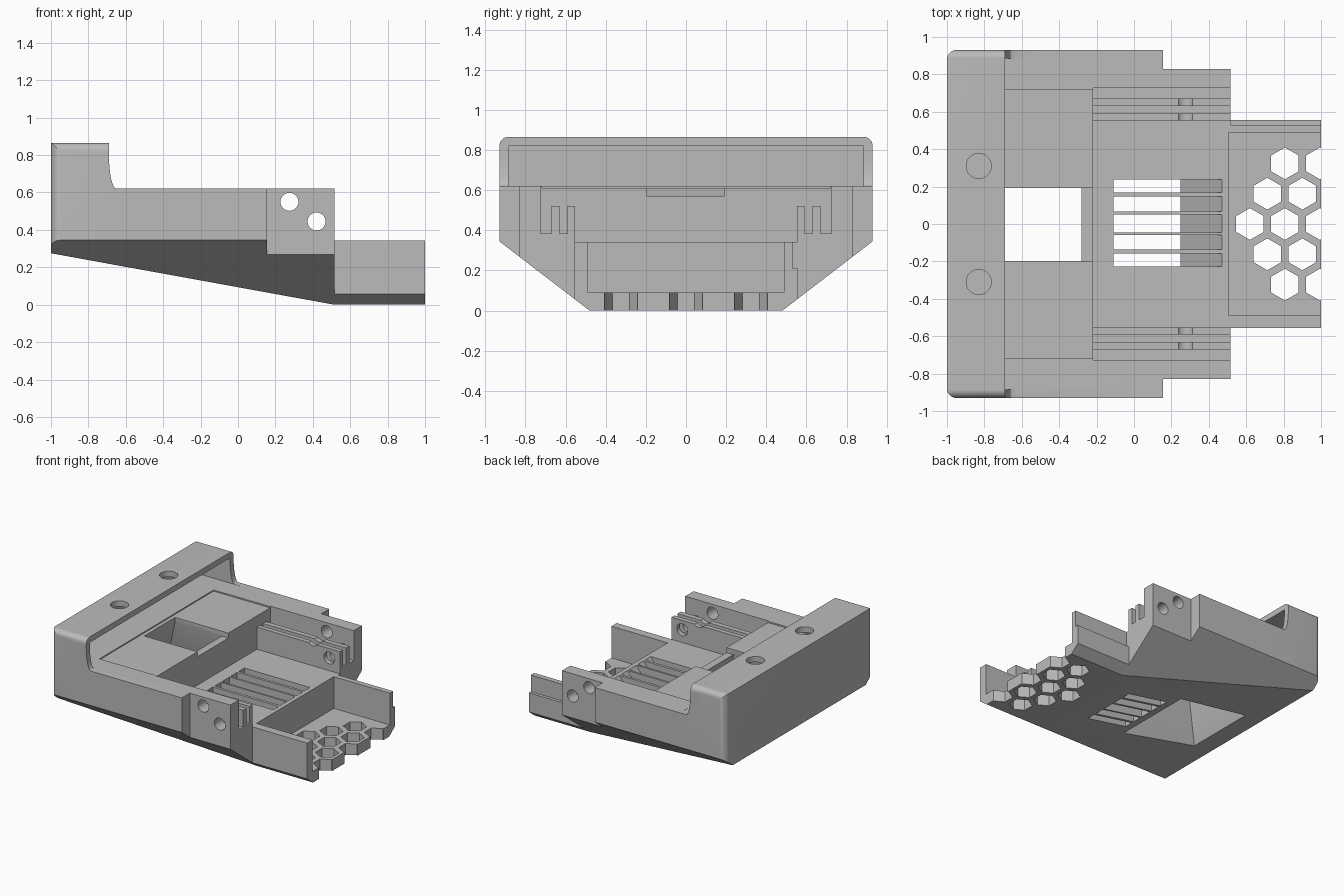
import bpy, bmesh
from math import sin, cos, pi

cube = bpy.data.objects.get("Cube")
if cube:
    bpy.data.objects.remove(cube, do_unlink=True)

grey = bpy.data.materials.new("plain grey")
grey.use_nodes = True
grey.diffuse_color = (0.5, 0.5, 0.5, 1)
grey.node_tree.nodes["Principled BSDF"].inputs["Base Color"].default_value = (0.5, 0.5, 0.5, 1)

PLACE = {"x": lambda u, v, t: (t, u, v),
         "y": lambda u, v, t: (u, t, v),
         "z": lambda u, v, t: (u, v, t)}


def add_loft(bm, low, high, axis, lo, hi):
    """Closed solid between two outlines set at lo and hi along an axis."""
    place = PLACE[axis]
    a = [bm.verts.new(place(u, v, lo)) for u, v in low]
    b = [bm.verts.new(place(u, v, hi)) for u, v in high]
    bm.faces.new(a)
    bm.faces.new(b[::-1])
    n = len(a)
    for i in range(n):
        j = (i + 1) % n
        bm.faces.new((a[i], b[i], b[j], a[j]))


def solid(name, *lofts):
    bm = bmesh.new()
    for loft in lofts:
        add_loft(bm, *loft)
    bmesh.ops.recalc_face_normals(bm, faces=bm.faces)
    mesh = bpy.data.meshes.new(name)
    bm.to_mesh(mesh)
    bm.free()
    obj = bpy.data.objects.new(name, mesh)
    mesh.materials.append(grey)
    bpy.context.collection.objects.link(obj)
    return obj


def prism(outline, axis, lo, hi):
    return (outline, outline, axis, lo, hi)


def rect(u0, u1, v0, v1):
    return [(u0, v0), (u1, v0), (u1, v1), (u0, v1)]


def box(x0, x1, y0, y1, z0, z1):
    return prism(rect(x0, x1, y0, y1), "z", z0, z1)


def ring(u, v, r, n, turn=0.0):
    return [(u + r * cos(turn + 2 * pi * i / n), v + r * sin(turn + 2 * pi * i / n)) for i in range(n)]


def arc(u, v, r, start, end, n=8):
    return [(u + r * cos(start + (end - start) * i / n), v + r * sin(start + (end - start) * i / n))
            for i in range(n + 1)]


def mirrored(half):
    """Outline symmetric about u = 0."""
    return half + [(-u, v) for u, v in reversed(half)]


def combine(target, tool, operation="DIFFERENCE"):
    mod = target.modifiers.new("cut", "BOOLEAN")
    mod.operation = operation
    mod.solver = "EXACT"
    mod.object = tool
    bpy.context.view_layer.objects.active = target
    bpy.ops.object.modifier_apply(modifier=mod.name)
    bpy.data.objects.remove(tool, do_unlink=True)


# Body: side profile, end section and plan outline intersected
lip_curve = [(-0.69 + 0.04 * (1 - cos(t * pi / 16)), 0.80 - 0.18 * sin(t * pi / 16)) for t in range(9)]
side = [(-1, 0.275), (0.515, 0), (1, 0), (1, 0.343), (0.515, 0.343), (0.515, 0.622)]
side += lip_curve[::-1] + [(-0.69, 0.865), (-1, 0.865)]
body = solid("housing", prism(side, "y", -1.1, 1.1))

section = mirrored([(0.48, -0.0005), (0.93, 0.345)] + arc(0.885, 0.8205, 0.045, 0, pi / 2))
combine(body, solid("end_section", prism(section, "x", -1.2, 1.2)), "INTERSECT")

steps = [(1.1, 0.555), (0.515, 0.555), (0.515, 0.83), (0.155, 0.83), (0.155, 0.95)]
plan = steps + [(-0.5, 0.95), (-0.5, 0.93)] + arc(-0.95, 0.88, 0.05, pi / 2, pi)
plan = plan + [(x, -y) for x, y in reversed(plan)]
combine(body, solid("plan_outline", prism(plan, "z", -0.2, 1.2)), "INTERSECT")

# Overhanging rear head: hollow, clear front between the end webs, screw holes
cuts = [solid("head_hollow", box(-0.95, -0.6, -0.885, 0.885, 0.619, 0.82)),
        solid("lip_clearance", box(-0.69, -0.6, -0.885, 0.885, 0.619, 0.95)),
        solid("head_holes", *[prism(ring(-0.83, s * 0.31, 0.067, 32), "z", 0.7, 1) for s in (-1, 1)]),
        # Shallow deck recess and notch
        solid("deck_recess", box(-0.72, -0.1, -0.72, 0.72, 0.61, 0.7)),
        solid("deck_notch", box(-0.69, -0.15, -0.197, 0.192, 0.57, 0.7)),
        # Deck window flaring towards the underside
        solid("window_flare", (rect(-0.915, -0.145, -0.36, 0.36), rect(-0.69, -0.28, -0.197, 0.192),
                               "z", 0.0, 0.5705))]

# Front pocket with card rails on both sides
rail = [(0.553, 0.343), (0.553, 0.52), (0.59, 0.52), (0.59, 0.383), (0.63, 0.383), (0.63, 0.52),
        (0.67, 0.52), (0.67, 0.383), (0.726, 0.383), (0.726, 0.75)]
cuts.append(solid("pocket", prism(mirrored(rail), "x", -0.22, 0.55)))

# Cross holes through the side walls and rails
cuts.append(solid("cross_holes", *[prism(ring(x, z, 0.048, 32), "y", -1, 1)
                                   for x, z in ((0.275, 0.55), (0.42, 0.445))]))

# Floor vents with a slanted front end
vent = [(-0.11, 0.4), (0.513, 0.4), (0.197, -0.02), (-0.11, -0.02)]
spans = [(0.168, 0.238), (0.067, 0.147), (-0.045, 0.05), (-0.136, -0.06), (-0.227, -0.158)]
cuts.append(solid("vents", *[prism(vent, "y", lo, hi) for lo, hi in spans]))

# Open front tray, rabbet on its left wall, honeycomb floor
cuts.append(solid("tray", box(0.505, 1.2, -0.488, 0.488, 0.09, 0.6)))
cuts.append(solid("rabbet", box(0.515, 1.2, 0.53, 0.7, 0.21, 0.5)))
cells = []
for row in range(-2, 3):
    first, count = {0: (0.62, 3), 1: (0.713, 2), 2: (0.807, 2)}[abs(row)]
    for i in range(count):
        cells.append(prism(ring(first + 0.187 * i, 0.162 * row, 0.085, 6, pi / 6), "z", -0.1, 0.2))
cuts.append(solid("honeycomb", *cells))

for cut in cuts:
    combine(body, cut)

# Smooth rounds, crisp edges
bpy.ops.object.select_all(action="DESELECT")
body.select_set(True)
bpy.context.view_layer.objects.active = body
bpy.ops.object.shade_smooth_by_angle(angle=pi / 6)
